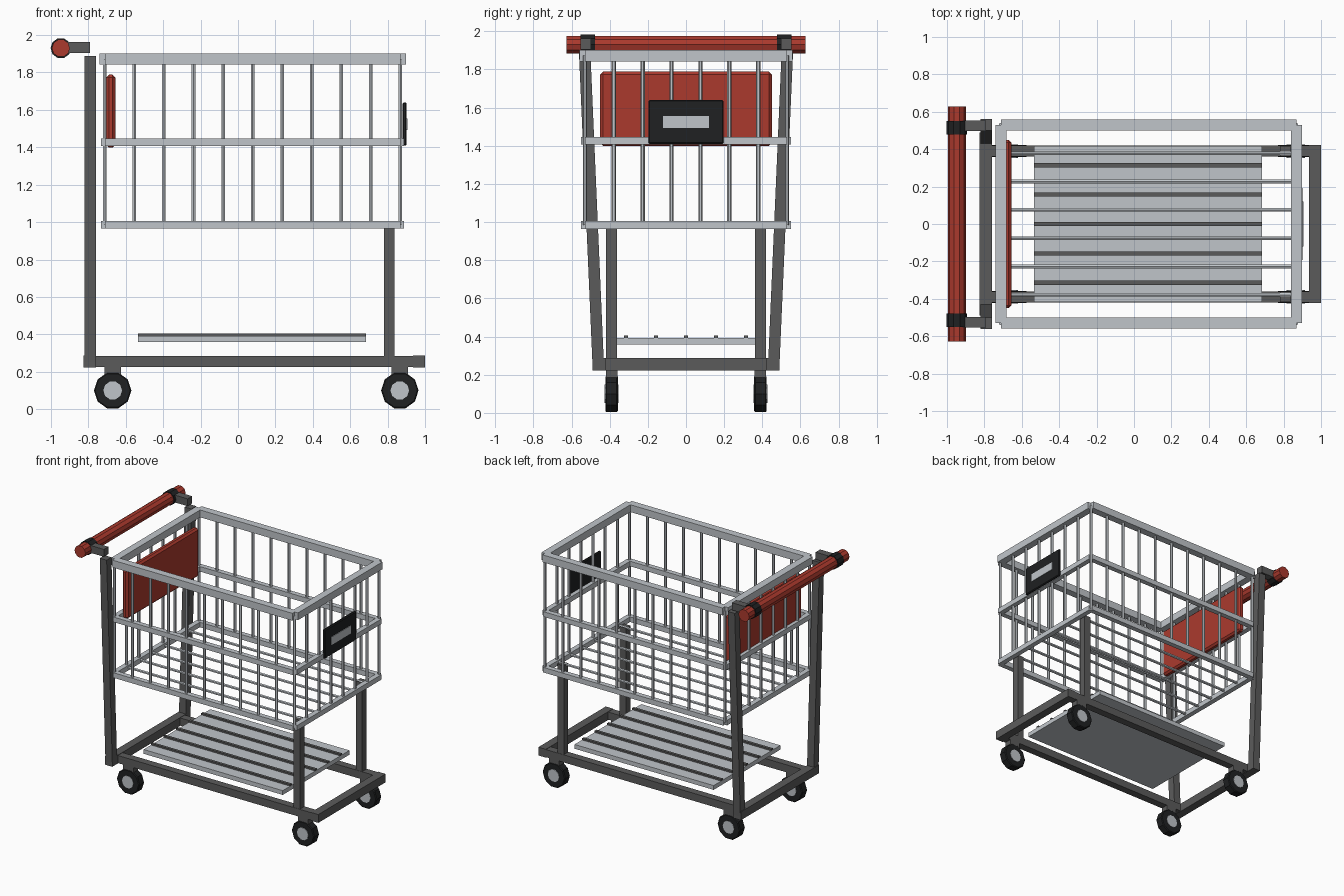
import bpy, bmesh, math
from mathutils import Vector, Matrix

if "Cube" in bpy.data.objects:
    bpy.data.objects.remove(bpy.data.objects["Cube"])


def mat(name, r, g, b):
    m = bpy.data.materials.new(name)
    m.diffuse_color = (r, g, b, 1)
    m.use_nodes = True
    m.node_tree.nodes["Principled BSDF"].inputs["Base Color"].default_value = m.diffuse_color
    return m


SILVER = mat("light steel", 0.53, 0.56, 0.59)
DARK = mat("dark grey steel", 0.105, 0.105, 0.105)
RED = mat("red plastic", 0.41, 0.042, 0.027)
BLACK = mat("black rubber", 0.014, 0.015, 0.016)


def finish(name, bm, material):
    bmesh.ops.recalc_face_normals(bm, faces=bm.faces)
    me = bpy.data.meshes.new(name)
    bm.to_mesh(me)
    bm.free()
    me.materials.append(material)
    ob = bpy.data.objects.new(name, me)
    bpy.context.collection.objects.link(ob)
    return ob


def add_box(bm, x0, x1, y0, y1, z0, z1):
    m = Matrix.Translation(((x0 + x1) / 2, (y0 + y1) / 2, (z0 + z1) / 2))
    m = m @ Matrix.Diagonal((x1 - x0, y1 - y0, z1 - z0, 1))
    bmesh.ops.create_cube(bm, size=1, matrix=m)


def box(name, material, *b, bevel=0):
    bm = bmesh.new()
    add_box(bm, *b)
    if bevel:
        bmesh.ops.bevel(bm, geom=bm.edges[:], offset=bevel, segments=1, affect='EDGES')
    return finish(name, bm, material)


def add_rod(bm, a, b, r, n=6):
    a, b = Vector(a), Vector(b)
    d = b - a
    m = Matrix.Translation((a + b) / 2) @ d.to_track_quat('Z', 'Y').to_matrix().to_4x4()
    bmesh.ops.create_cone(bm, cap_ends=True, segments=n, radius1=r, radius2=r,
                          depth=d.length, matrix=m)


def y_cylinder(name, material, x, y, z, r, width, n=10, bevel=0):
    # cylinder lying along y with a vertex pointing straight up
    bm = bmesh.new()
    m = Matrix.Translation((x, y, z)) @ Matrix.Rotation(math.pi / 2, 4, 'X')
    m = m @ Matrix.Rotation(math.pi / 2, 4, 'Z')
    bmesh.ops.create_cone(bm, cap_ends=True, segments=n, radius1=r, radius2=r,
                          depth=width, matrix=m)
    if bevel:
        rim = [e for e in bm.edges if abs(e.verts[0].co.y - e.verts[1].co.y) < 1e-4]
        bmesh.ops.bevel(bm, geom=rim, offset=bevel, segments=1, affect='EDGES')
    return finish(name, bm, material)


# base frame
for s in (-1, 1):
    box("base_side_bar", DARK, -0.79, 0.965, s * 0.39 - 0.03, s * 0.39 + 0.03, 0.225, 0.285)
box("base_rear_bar", DARK, -0.825, -0.76, -0.49, 0.49, 0.222, 0.288)
box("base_front_bar", DARK, 0.935, 1.0, -0.422, 0.422, 0.222, 0.288)

# casters
for x in (-0.67, 0.865):
    for s in (-1, 1):
        y = s * 0.39
        box("caster_fork", DARK, x - 0.045, x + 0.045, y - 0.03, y + 0.03, 0.18, 0.23)
        y_cylinder("wheel", BLACK, x, y, 0.1, 0.1, 0.066, bevel=0.006)
        y_cylinder("wheel_hub", SILVER, x, y, 0.1, 0.05, 0.072)

# posts: rear ones lean outwards, front ones are straight
for s in (-1, 1):
    bm = bmesh.new()
    add_box(bm, -0.82, -0.76, -0.03, 0.03, 0.25, 1.888)
    for v in bm.verts:
        v.co.y += s * (0.46 if v.co.z < 1 else 0.531)
    finish("rear_post", bm, DARK)
    box("front_post", DARK, 0.78, 0.836, s * 0.39 - 0.028, s * 0.39 + 0.028, 0.26, 0.99)

# basket rings
X0, X1, Y = -0.712, 0.868, 0.53
for name, z, t in (("basket_bottom_ring", 0.985, 0.02),
                   ("basket_middle_ring", 1.427, 0.02),
                   ("basket_top_rim", 1.872, 0.029)):
    bm = bmesh.new()
    for s in (-1, 1):
        add_box(bm, X0, X1, s * Y - t, s * Y + t, z - t, z + t)
    for x in (X0, X1):
        add_box(bm, x - t, x + t, -Y, Y, z - t, z + t)
    finish(name, bm, SILVER)

# basket wires
bm = bmesh.new()
for i in range(11):
    x = X0 + (X1 - X0) * i / 10
    for s in (-1, 1):
        add_rod(bm, (x, s * Y, 0.985), (x, s * Y, 1.872), 0.011)
finish("basket_side_wires", bm, SILVER)
ends, floor = bmesh.new(), bmesh.new()
for i in range(1, 7):
    y = -Y + 2 * Y * i / 7
    for x in (X0, X1):
        add_rod(ends, (x, y, 0.985), (x, y, 1.872), 0.011)
    add_rod(floor, (X0, y, 0.985), (X1, y, 0.985), 0.011)
finish("basket_end_wires", ends, SILVER)
finish("basket_floor_wires", floor, SILVER)

# lower shelf with dark ribs
box("lower_shelf", SILVER, -0.535, 0.685, -0.418, 0.418, 0.358, 0.392)
for i in range(-2, 3):
    y = i * 0.157
    box("shelf_rib", DARK, -0.535, 0.685, y - 0.011, y + 0.011, 0.39, 0.405)

# seat flap and front plate
box("seat_flap", RED, -0.705, -0.656, -0.45, 0.45, 1.4, 1.788, bevel=0.014)
box("front_plate", BLACK, 0.88, 0.902, -0.197, 0.197, 1.41, 1.64, bevel=0.006)
box("front_plate_label", SILVER, 0.899, 0.906, -0.12, 0.12, 1.492, 1.555)

# push handle
y_cylinder("handle_bar", RED, -0.947, 0, 1.93, 0.048, 1.255)
for s in (-1, 1):
    y_cylinder("handle_clip", BLACK, -0.947, s * 0.515, 1.93, 0.055, 0.074)
    box("handle_arm", DARK, -0.93, -0.79, s * 0.525 - 0.028, s * 0.525 + 0.028, 1.904, 1.962)
